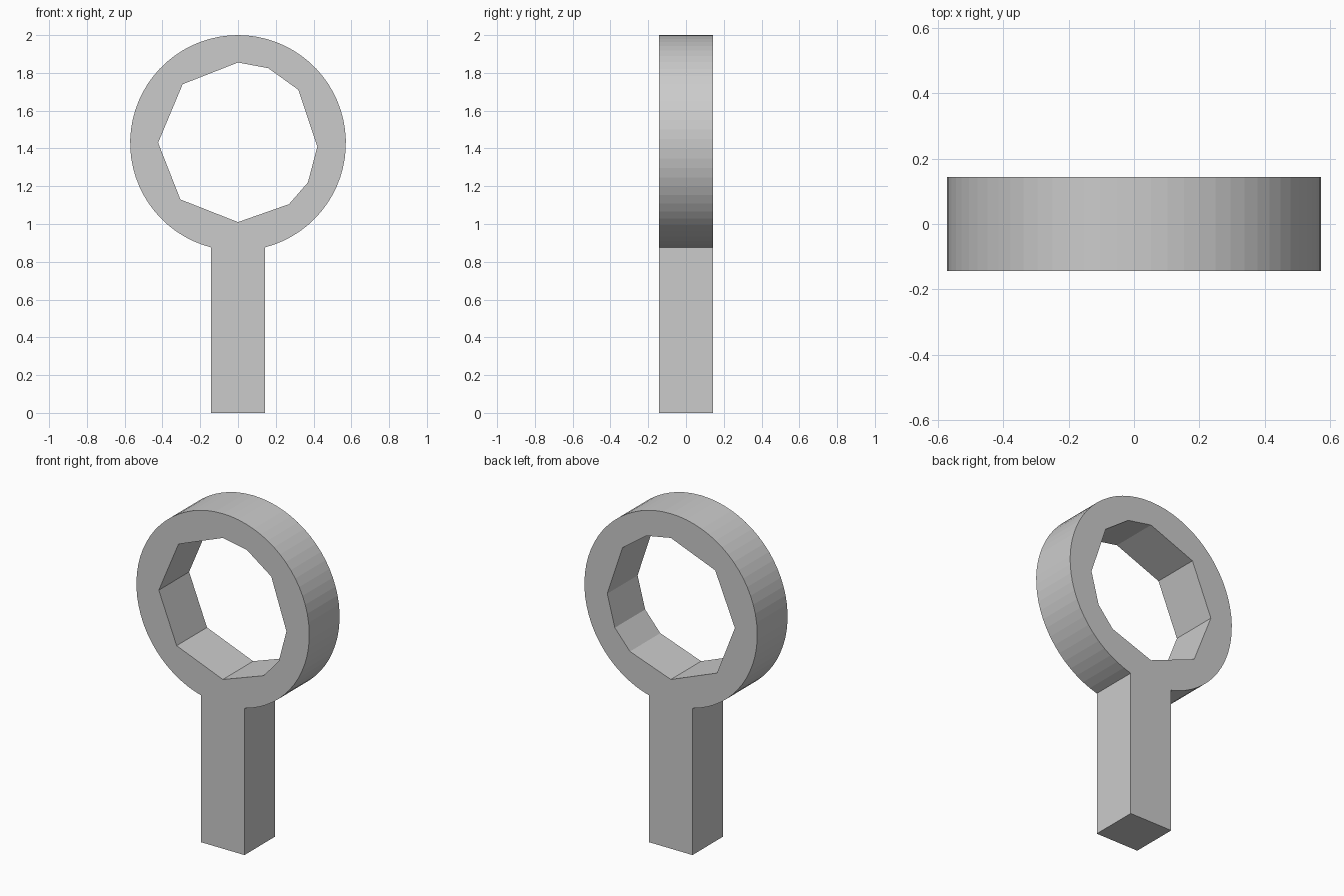
import bpy
from math import sin, cos, pi, asin, radians

if "Cube" in bpy.data.objects:
    bpy.data.objects.remove(bpy.data.objects["Cube"])

R, CZ, HALF = 0.571, 1.429, 0.143   # ring radius, ring centre height, half thickness

# Outer outline: square handle running into a round ring
a = asin(HALF / R)
steps = 64
start, sweep = -pi / 2 + a, 2 * pi - 2 * a
outer = [(-HALF, 0), (HALF, 0)]
for i in range(steps + 1):
    t = start + sweep * i / steps
    outer.append((R * cos(t), CZ + R * sin(t)))

# Irregular faceted hole
hole = [(0, 1.855), (0.16, 1.825), (0.32, 1.71), (0.42, 1.41), (0.37, 1.22),
        (0.27, 1.105), (0, 1.01), (-0.305, 1.13), (-0.423, 1.43), (-0.293, 1.74)]

# Filled profile, extruded front to back
curve = bpy.data.curves.new("ring_handle", 'CURVE')
curve.dimensions = '2D'
curve.fill_mode = 'BOTH'
curve.extrude = HALF
for pts in (outer, hole):
    s = curve.splines.new('POLY')
    s.points.add(len(pts) - 1)
    for p, (x, z) in zip(s.points, pts):
        p.co = (x, z, 0, 1)
    s.use_cyclic_u = True
    s.use_smooth = False

ring = bpy.data.objects.new("ring_handle", curve)
bpy.context.collection.objects.link(ring)
ring.rotation_euler = (radians(90), 0, 0)

# Convert to a clean mesh
bpy.context.view_layer.objects.active = ring
ring.select_set(True)
bpy.ops.object.convert(target='MESH')
bpy.ops.object.mode_set(mode='EDIT')
bpy.ops.mesh.select_all(action='SELECT')
bpy.ops.mesh.remove_doubles(threshold=0.0005)
bpy.ops.mesh.normals_make_consistent(inside=False)
bpy.ops.object.mode_set(mode='OBJECT')
bpy.ops.object.shade_flat()
